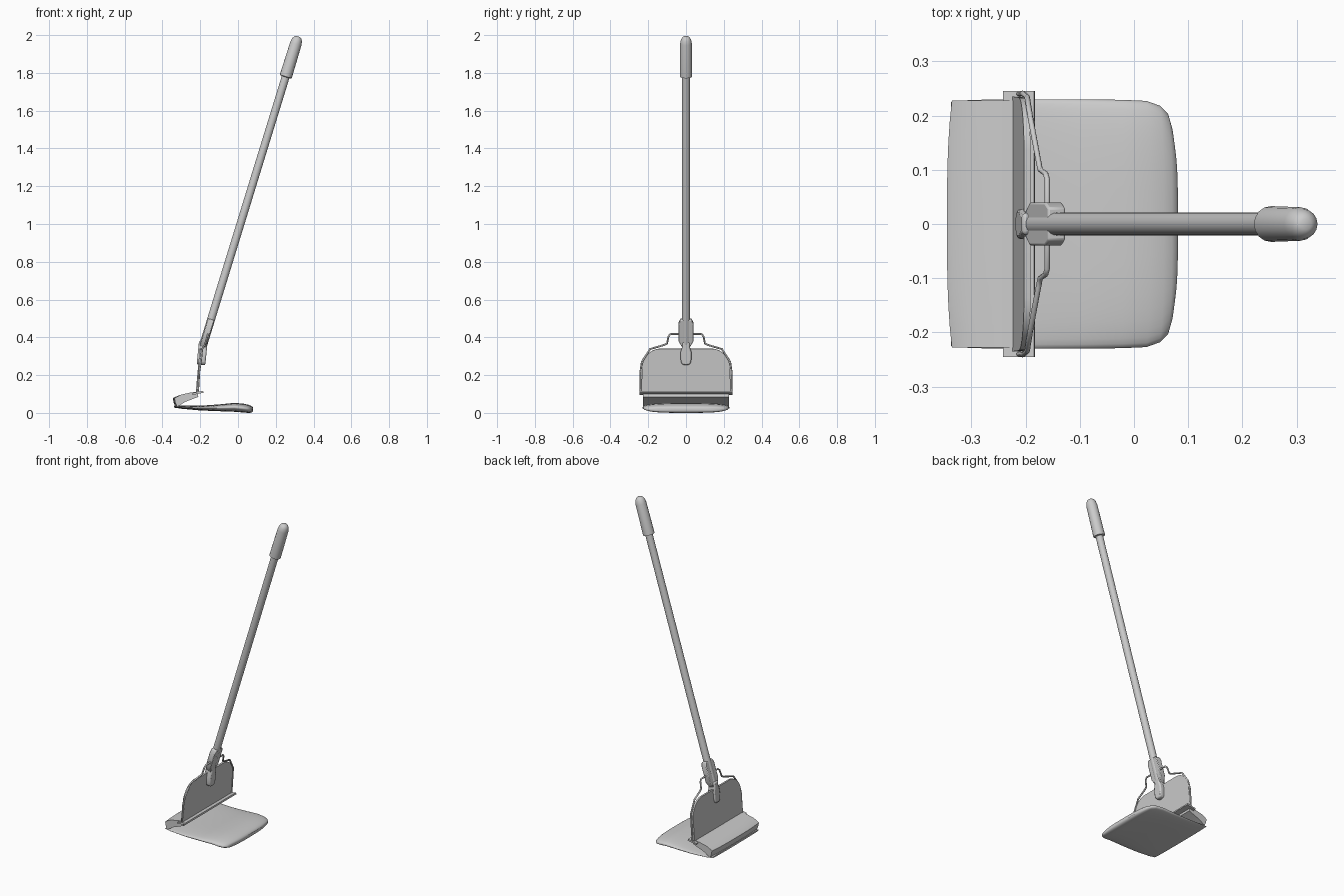
import bpy, bmesh, math
from mathutils import Vector

cube = bpy.data.objects.get("Cube")
if cube:
    bpy.data.objects.remove(cube, do_unlink=True)

grey = bpy.data.materials.new("light grey")
grey.use_nodes = True
COLOR = (0.6, 0.6, 0.6, 1)
grey.diffuse_color = COLOR
grey.node_tree.nodes["Principled BSDF"].inputs["Base Color"].default_value = COLOR


def finish(name, bm, angle=35):
    bmesh.ops.recalc_face_normals(bm, faces=bm.faces)
    mesh = bpy.data.meshes.new(name)
    bm.to_mesh(mesh)
    bm.free()
    mesh.materials.append(grey)
    obj = bpy.data.objects.new(name, mesh)
    bpy.context.collection.objects.link(obj)
    bpy.ops.object.select_all(action='DESELECT')
    bpy.context.view_layer.objects.active = obj
    obj.select_set(True)
    bpy.ops.object.shade_smooth_by_angle(angle=math.radians(angle))
    return obj


def loft(name, rings, angle=35):
    """Skin closed rings of equal length and cap both ends."""
    bm = bmesh.new()
    loops = [[bm.verts.new(p) for p in ring] for ring in rings]
    for a, b in zip(loops, loops[1:]):
        for i in range(len(a)):
            j = (i + 1) % len(a)
            bm.faces.new((a[i], a[j], b[j], b[i]))
    bm.faces.new(loops[0])
    bm.faces.new(loops[-1])
    return finish(name, bm, angle)


def slab(name, half, origin, up, depth, bevel=0.0):
    """Extrude an outline, mirrored in y, that stands along the up direction."""
    up = Vector(up).normalized()
    out = Vector((up.z, 0, -up.x)) * depth / 2
    outline = half + [(-y, s) for y, s in reversed(half)]
    pts = [Vector(origin) + up * s + Vector((0, y, 0)) for y, s in outline]
    obj = loft(name, [[p - out for p in pts], [p + out for p in pts]])
    if bevel:
        mod = obj.modifiers.new("soft edges", 'BEVEL')
        mod.width = bevel
        mod.segments = 2
    return obj


# Pole and grip, turned around one slanted axis
foot, top = Vector((-0.187, 0, 0.35)), Vector((0.318, 0, 1.993))
axis = (top - foot).normalized()
side = Vector((axis.z, 0, -axis.x))
length = (top - foot).length


def turned(name, profile, sides):
    rings = []
    for s, r in profile:
        ring = []
        for i in range(sides):
            a = 2 * math.pi * i / sides
            ring.append(foot + axis * s + side * r * math.cos(a)
                        + Vector((0, r * math.sin(a), 0)))
        rings.append(ring)
    return loft(name, rings)


turned("pole", [(0, 0.021), (length - 0.1, 0.021)], 24)
turned("grip", [(length - s, r) for s, r in
                ((0.225, 0.022), (0.222, 0.033), (0.04, 0.031),
                 (0.018, 0.027), (0.005, 0.019), (0, 0.01))], 16)

# Clip around the pole foot, and the tongue that holds the plate
slab("pole_clip", [(0.02, 0.0), (0.04, 0.035), (0.04, 0.13), (0.03, 0.152)],
     foot, axis, 0.034, 0.004)
slab("clip_tongue", [(0.014, 0.0), (0.025, 0.009), (0.028, 0.028),
                     (0.028, 0.07), (0.02, 0.095), (0.02, 0.125)],
     (-0.196, 0, 0.255), (0.1, 0, 1), 0.046, 0.008)

# Upright plate with rounded shoulders
lean = (0.09, 0, 1)
plate = [(0.235, 0.0), (0.234, 0.1)]
for i in range(9):
    a = math.pi / 2 * i / 8
    plate.append((0.135 + 0.098 * math.cos(a), 0.13 + 0.105 * math.sin(a)))
slab("upright_plate", plate, (-0.218, 0, 0.106), lean, 0.012)

# Bar at the foot of the plate
slab("plate_bar", [(0.245, -0.029), (0.245, 0.029)],
     (-0.212, 0, 0.106), (1, 0, 0.2), 0.01)

# Wire bail running around the plate
half_wire = [(-0.212, 0.24, 0.108), (-0.205, 0.241, 0.22), (-0.197, 0.234, 0.27),
             (-0.19, 0.19, 0.338), (-0.176, 0.115, 0.36), (-0.173, 0.1, 0.368),
             (-0.163, 0.093, 0.405), (-0.16, 0.082, 0.417), (-0.16, 0.02, 0.418)]
path = half_wire + [(x, -y, z) for x, y, z in reversed(half_wire)]
curve = bpy.data.curves.new("wire", 'CURVE')
curve.dimensions = '3D'
curve.bevel_depth = 0.005
curve.bevel_resolution = 2
curve.use_fill_caps = True
spline = curve.splines.new('POLY')
spline.points.add(len(path) - 1)
for point, co in zip(spline.points, path):
    point.co = (*co, 1)
curve.materials.append(grey)
bpy.context.collection.objects.link(bpy.data.objects.new("wire_bail", curve))

# Sloping flap: one profile swept across y, with a bowed outer edge
profile = [(-0.21, 0.085), (-0.215, 0.112), (-0.25, 0.108), (-0.3, 0.097),
           (-0.335, 0.084), (-0.345, 0.077), (-0.341, 0.055), (-0.331, 0.032),
           (-0.28, 0.058)]
flap = []
for i in range(13):
    y = -0.228 + 0.456 * i / 12
    bow = 0.009 * abs(y / 0.228) ** 3
    flap.append([(x + (bow if x < -0.32 else 0), y, z) for x, z in profile])
loft("sloping_flap", flap)

# Soft sole: flattened rounded sections, narrowing at the far end
sole = []
for x, low, high, half in ((-0.338, 0.028, 0.04, 0.225), (-0.3, 0.022, 0.038, 0.229),
                           (-0.2, 0.013, 0.038, 0.23), (-0.1, 0.009, 0.045, 0.23),
                           (-0.02, 0.006, 0.053, 0.229), (0.03, 0.002, 0.049, 0.227),
                           (0.055, 0.0, 0.043, 0.218), (0.07, 0.001, 0.037, 0.203),
                           (0.078, 0.006, 0.031, 0.175), (0.081, 0.012, 0.025, 0.15)):
    ring = []
    for i in range(40):
        a = 2 * math.pi * i / 40
        c, s = math.cos(a), math.sin(a)
        y = half * math.copysign(abs(c) ** 0.7, c)
        z = (low + high) / 2 + (high - low) / 2 * math.copysign(abs(s) ** 0.8, s)
        ring.append((x - 0.007 * (y / half) ** 4 * (x > 0), y, z))
    sole.append(ring)
loft("sole", sole, 50)
